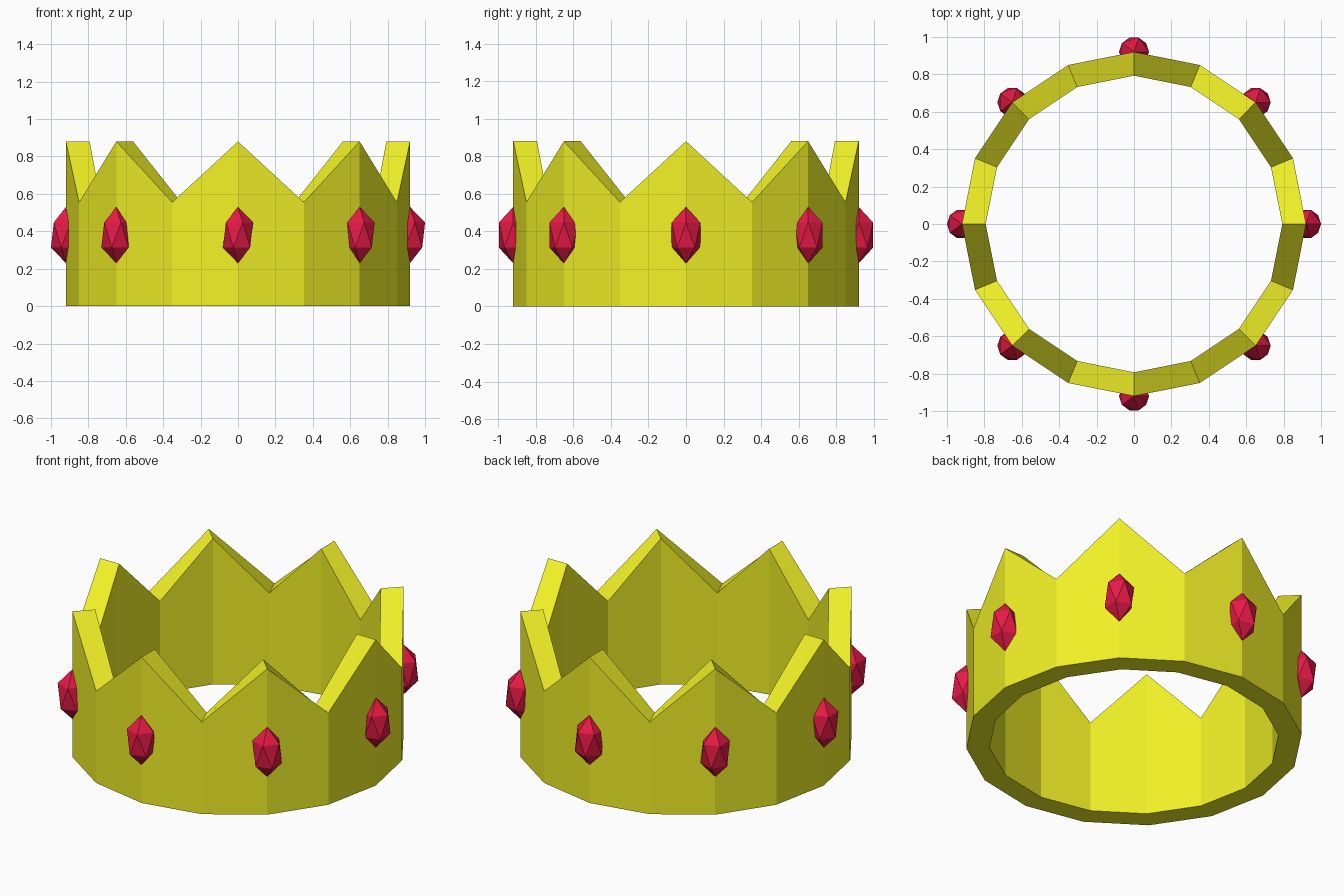
import bpy, bmesh
from math import sin, cos, tau

if "Cube" in bpy.data.objects:
    bpy.data.objects.remove(bpy.data.objects["Cube"])


def material(name, color):
    m = bpy.data.materials.new(name)
    m.diffuse_color = color
    m.use_nodes = True
    m.node_tree.nodes["Principled BSDF"].inputs["Base Color"].default_value = m.diffuse_color
    return m


def add_object(name, bm, mat):
    mesh = bpy.data.meshes.new(name)
    bm.to_mesh(mesh)
    bm.free()
    mesh.materials.append(mat)
    obj = bpy.data.objects.new(name, mesh)
    bpy.context.collection.objects.link(obj)
    return obj


gold = material("gold", (0.88, 0.88, 0.02, 1))
red = material("ruby_red", (0.78, 0.01, 0.06, 1))

SIDES, OUTER, INNER = 16, 0.92, 0.793
PEAK, VALLEY = 0.88, 0.555

# Crown band: 16-sided wall whose rim alternates between peaks and valleys
bm = bmesh.new()
sections = []
for i in range(SIDES):
    a = tau * i / SIDES
    top = VALLEY if i % 2 else PEAK
    profile = [(OUTER, 0), (OUTER, top), (INNER, top), (INNER, 0)]
    sections.append([bm.verts.new((r * cos(a), r * sin(a), z)) for r, z in profile])
for i in range(SIDES):
    s, t = sections[i], sections[(i + 1) % SIDES]
    for j in range(4):
        k = (j + 1) % 4
        bm.faces.new((s[j], t[j], t[k], s[k]))
bmesh.ops.recalc_face_normals(bm, faces=bm.faces)
add_object("crown_band", bm, gold)

# Gems: stretched icosahedra, one under each peak
for i in range(8):
    a = tau * i / 8
    bm = bmesh.new()
    bmesh.ops.create_icosphere(bm, subdivisions=1, radius=1)
    gem = add_object(f"gem_{i + 1}", bm, red)
    gem.scale = (0.0895, 0.0895, 0.15)
    gem.location = (OUTER * cos(a), OUTER * sin(a), 0.38)
